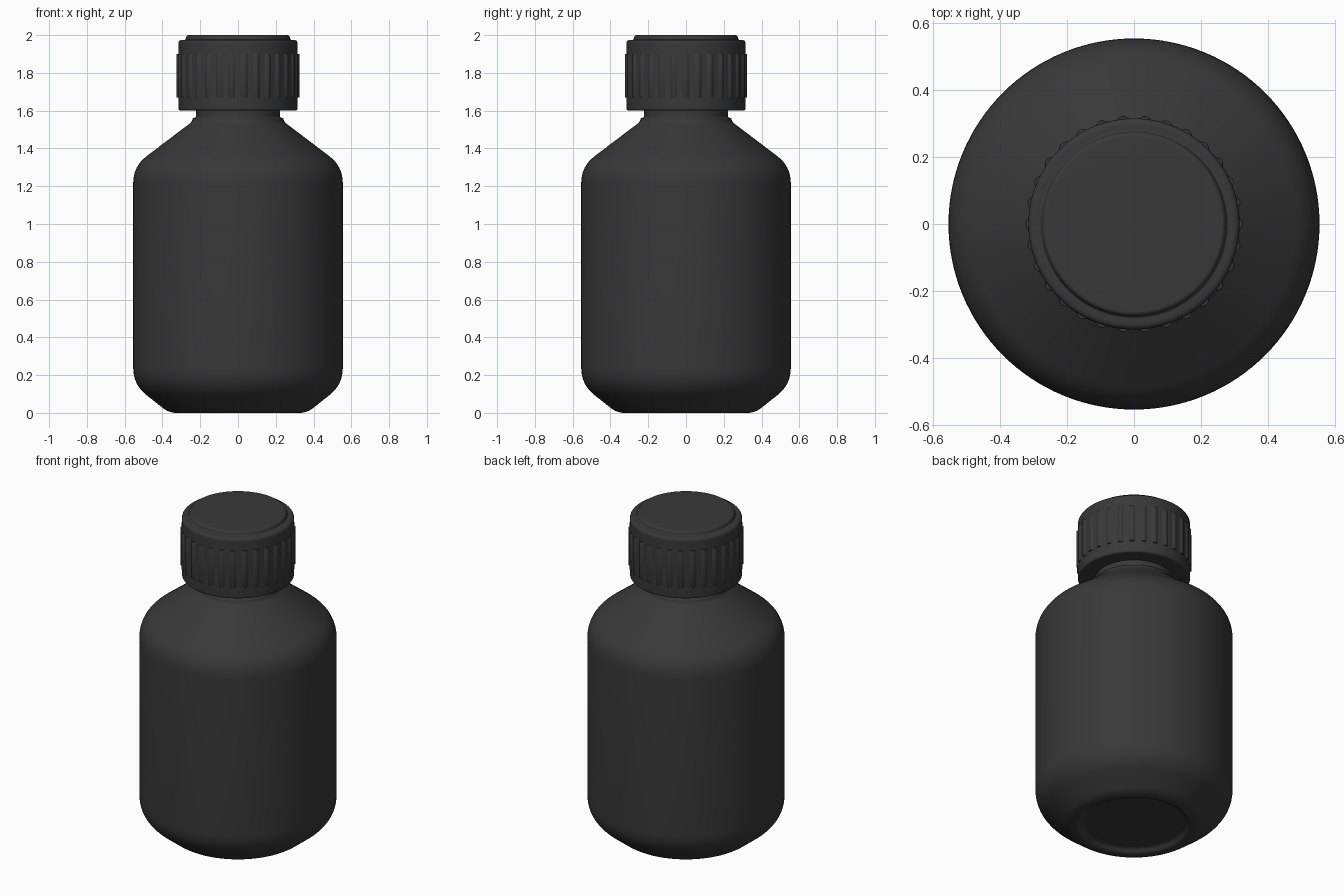
import bpy
import bmesh
from math import cos, sin, pi
from mathutils import Vector

cube = bpy.data.objects.get("Cube")
if cube:
    bpy.data.objects.remove(cube, do_unlink=True)

plastic = bpy.data.materials.new("charcoal_plastic")
plastic.use_nodes = True
colour = (0.040, 0.040, 0.040, 1)
plastic.diffuse_color = colour
bsdf = plastic.node_tree.nodes["Principled BSDF"]
bsdf.inputs["Base Color"].default_value = colour
bsdf.inputs["Roughness"].default_value = 0.6


def rounded(corners, steps=8):
    """Turn (radius, height, rounding) corners into a smooth profile."""
    out = []
    for i, (r, z, fillet) in enumerate(corners):
        p = Vector((r, z))
        if fillet == 0 or i in (0, len(corners) - 1):
            out.append(p)
            continue
        before = Vector(corners[i - 1][:2]) - p
        after = Vector(corners[i + 1][:2]) - p
        a = p + before.normalized() * fillet
        b = p + after.normalized() * fillet
        for k in range(steps + 1):
            t = k / steps
            out.append(a * (1 - t) ** 2 + p * 2 * t * (1 - t) + b * t * t)
    return out


def lathe(name, profile, segments=96, bulge=lambda angle: 0.0):
    """Sweep a profile round z; points on the axis become single vertices."""
    bm = bmesh.new()
    rings = []
    for r, z in profile:
        if r < 1e-5:
            rings.append([bm.verts.new((0, 0, z))] * segments)
            continue
        ring = []
        for i in range(segments):
            a = 2 * pi * i / segments
            radius = r + bulge(a)
            ring.append(bm.verts.new((radius * cos(a), radius * sin(a), z)))
        rings.append(ring)
    for low, high in zip(rings, rings[1:]):
        for i in range(segments):
            j = (i + 1) % segments
            quad = [low[i], low[j], high[j], high[i]]
            bm.faces.new(list(dict.fromkeys(quad)))
    bmesh.ops.recalc_face_normals(bm, faces=bm.faces)
    mesh = bpy.data.meshes.new(name)
    bm.to_mesh(mesh)
    bm.free()
    mesh.materials.append(plastic)
    obj = bpy.data.objects.new(name, mesh)
    bpy.context.collection.objects.link(obj)
    bpy.ops.object.select_all(action='DESELECT')
    obj.select_set(True)
    bpy.context.view_layer.objects.active = obj
    bpy.ops.object.shade_smooth_by_angle(angle=pi / 6)
    return obj


# Bottle with recessed base, chamfered foot, sloping shoulder and collared neck
lathe("bottle_body", rounded([
    (0, 0.025, 0), (0.29, 0.025, 0.015), (0.315, 0, 0.012),
    (0.365, 0, 0.04), (0.555, 0.15, 0.09),
    (0.555, 1.305, 0.09), (0.245, 1.54, 0.012),
    (0.24, 1.56, 0.008), (0.222, 1.565, 0.006),
    (0.222, 1.64, 0), (0, 1.64, 0)]), 128)

# Screw cap with rounded rim, shallow step and flat lid
lathe("cap", rounded([
    (0, 1.6, 0), (0.316, 1.6, 0.015), (0.316, 1.975, 0.022),
    (0.278, 1.975, 0.006), (0.272, 2.0, 0.012), (0, 2.0, 0)]), 128)

# Grip band: evenly spaced rounded ribs around the cap
RIBS = 30


def rib(angle):
    return 0.010 * max(0.0, cos(angle * RIBS) + 0.3) / 1.3


lathe("cap_grip_ribs", [(0.314, 1.67), (0.315, 1.672), (0.315, 1.898),
                        (0.314, 1.90)], RIBS * 12, rib)
# Flat ledges closing the rib ends
for label, height in (("lower", 1.67), ("upper", 1.90)):
    lathe(label + "_rib_ledge", [(0.300, height), (0.314, height)],
          RIBS * 12, rib)
